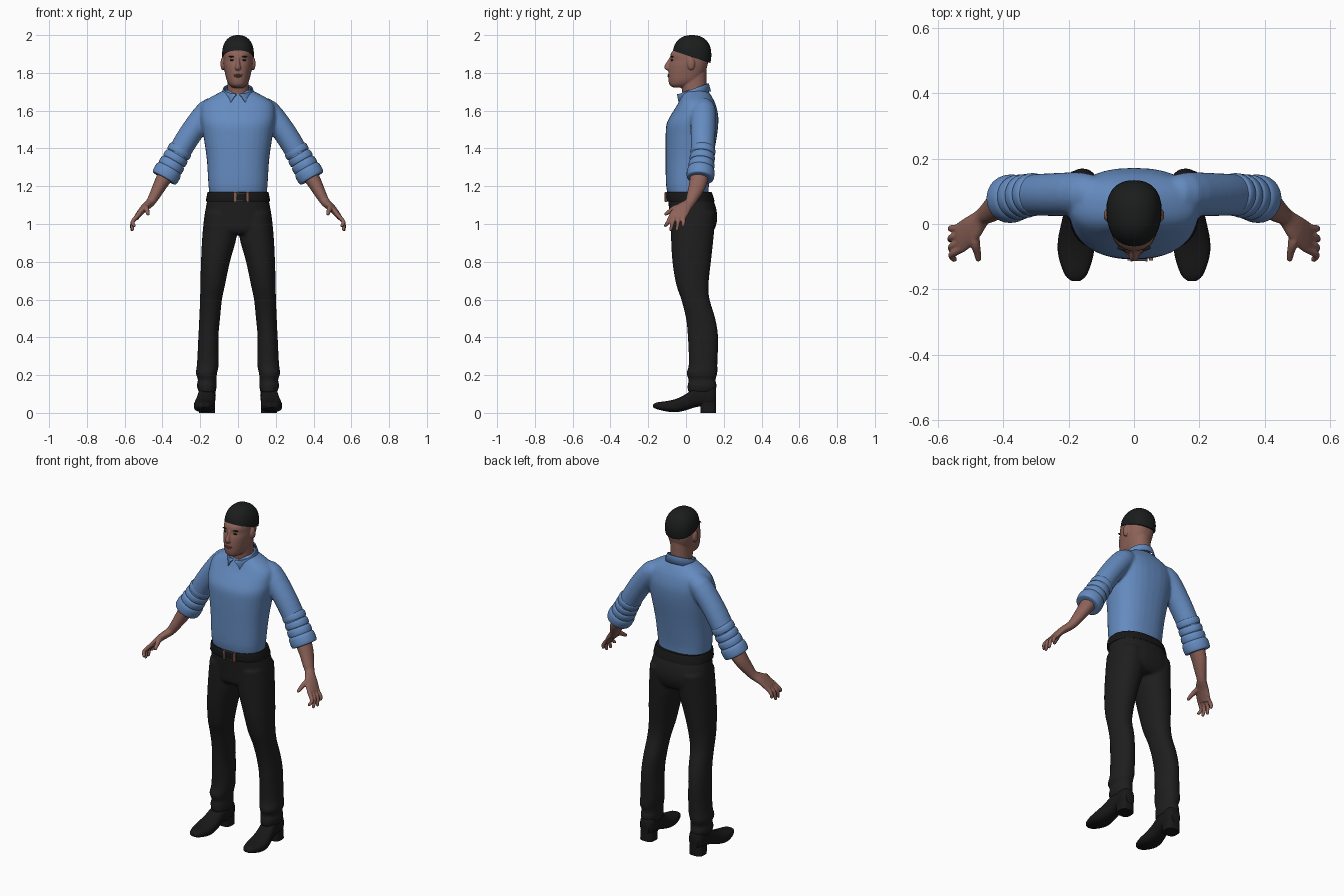
import bpy, bmesh, math
from mathutils import Vector, Matrix

if "Cube" in bpy.data.objects:
    bpy.data.objects.remove(bpy.data.objects["Cube"], do_unlink=True)


def material(name, rgb):
    m = bpy.data.materials.new(name)
    m.use_nodes = True
    m.diffuse_color = (*rgb, 1)
    m.node_tree.nodes["Principled BSDF"].inputs["Base Color"].default_value = (*rgb, 1)
    return m


SHIRT = material("blue cotton", (.13, .26, .53))
SKIN = material("brown skin", (.27, .125, .1))
LIP = material("lip skin", (.2, .075, .065))
TROUSER = material("black cloth", (.013, .013, .013))
LEATHER = material("black leather", (.009, .009, .009))
HAIR = material("black hair", (.011, .012, .012))
STRAP = material("tan leather", (.26, .1, .07))
METAL = material("dark metal", (.06, .06, .06))


def refine(rows, k=3):
    """Catmull-Rom interpolation of section rows."""
    rows = [tuple(r) for r in rows]
    ext = [rows[0]] + rows + [rows[-1]]
    out = []
    for a, b, c, d in zip(ext, ext[1:], ext[2:], ext[3:]):
        for i in range(k):
            t = i / k
            out.append([.5 * (2 * q + (r - p) * t + (2*p - 5*q + 4*r - s) * t*t
                              + (3*q - p - 3*r + s) * t**3) for p, q, r, s in zip(a, b, c, d)])
    return out + [list(rows[-1])]


def ring(c, u, v, n=32, power=2, egg=0):
    pts = []
    for i in range(n):
        a = math.tau * i / n
        ca, sa = math.cos(a), math.sin(a)
        x = math.copysign(abs(ca) ** (2 / power), ca) * (1 + egg * sa)
        y = math.copysign(abs(sa) ** (2 / power), sa)
        pts.append(Vector(c) + Vector(u) * x + Vector(v) * y)
    return pts


def skin_rings(bm, rings, side=1):
    loops = [[bm.verts.new((p.x * side, p.y, p.z)) for p in r] for r in rings]
    for a, b in zip(loops, loops[1:]):
        for i in range(len(a)):
            j = (i + 1) % len(a)
            bm.faces.new((a[i], a[j], b[j], b[i]))
    bm.faces.new(loops[0])
    bm.faces.new(loops[-1])


def stack(bm, rows, side=1, power=2.2, egg=0):
    """Level rings: z, x0, x1, front y, back y."""
    skin_rings(bm, [ring(((a + b) / 2, (f + k) / 2, z), ((b - a) / 2, 0, 0),
                         (0, (k - f) / 2, 0), power=power, egg=egg)
                    for z, a, b, f, k in refine(rows)], side)


def body(bm, rows, **kw):
    """Centred level rings: z, half width, front y, back y."""
    stack(bm, [(z, -w, w, f, k) for z, w, f, k in rows], **kw)


def tube(bm, rows, side=1, n=20, k=3):
    """Limb along a path: x, y, z, radius along y, radius across."""
    rows = refine(rows, k)
    ps = [Vector(r[:3]) for r in rows]
    rings = []
    for i, (p, r) in enumerate(zip(ps, rows)):
        t = (ps[min(i + 1, len(ps) - 1)] - ps[max(i - 1, 0)]).normalized()
        u = Vector((0, 1, 0))
        u = (u - t * u.dot(t)).normalized()
        rings.append(ring(p, u * r[3], t.cross(u) * r[4], n))
    skin_rings(bm, rings, side)


def ball(bm, c, r, side=1):
    c = (c[0] * side, c[1], c[2])
    bmesh.ops.create_uvsphere(bm, u_segments=20, v_segments=12, radius=1,
                              matrix=Matrix.Translation(c) @ Matrix.Diagonal((*r, 1)))


def box(bm, c, size):
    bmesh.ops.create_cube(bm, size=1, matrix=Matrix.Translation(c) @ Matrix.Diagonal((*size, 1)))


def finish(bm, name, mat, voxel=0, smooth=3, thick=0):
    bmesh.ops.recalc_face_normals(bm, faces=bm.faces)
    me = bpy.data.meshes.new(name)
    bm.to_mesh(me)
    bm.free()
    me.materials.append(mat)
    ob = bpy.data.objects.new(name, me)
    bpy.context.collection.objects.link(ob)
    bpy.ops.object.select_all(action='DESELECT')
    ob.select_set(True)
    bpy.context.view_layer.objects.active = ob
    bpy.ops.object.shade_smooth_by_angle(angle=math.radians(45))
    if voxel:
        m = ob.modifiers.new("blend", 'REMESH')
        m.mode, m.voxel_size, m.use_smooth_shade = 'VOXEL', voxel, True
        m = ob.modifiers.new("soften", 'SMOOTH')
        m.factor, m.iterations = .5, smooth
    if thick:
        ob.modifiers.new("thickness", 'SOLIDIFY').thickness = thick
    return ob


# Shirt: torso and sleeves blended
bm = bmesh.new()
body(bm, [(1.15, .15, -.095, .118), (1.21, .157, -.106, .122), (1.34, .165, -.108, .142),
          (1.46, .182, -.108, .163), (1.53, .194, -.103, .171), (1.58, .198, -.078, .17),
          (1.63, .192, -.047, .158), (1.66, .163, -.032, .145), (1.69, .11, -.018, .127),
          (1.71, .07, -.005, .112)], power=2.35)
for s in (1, -1):
    tube(bm, [(.11, .09, 1.62, .05, .045), (.157, .092, 1.6, .066, .062), (.25, .09, 1.48, .066, .062),
              (.32, .088, 1.365, .063, .06), (.37, .08, 1.28, .06, .06)], s)
finish(bm, "shirt", SHIRT, .008, 5)

# Rolled sleeve cuffs and folds
for s, label in ((1, "left"), (-1, "right")):
    bm = bmesh.new()
    for t, r, h in ((0, .066, .022), (.3, .067, .022), (.6, .069, .024), (.95, .074, .034)):
        c = Vector((.31, .09, 1.385)).lerp((.38, .077, 1.262), t)
        d = Vector((.07, -.013, -.123)).normalized()
        tube(bm, [(*(c + d * h * q), r * f, r * f) for q, f in
                  ((-1, .86), (-.6, .97), (0, 1), (.6, .98), (.9, .9), (.9, .6))], s, 28)
    finish(bm, label + "_rolled_cuff", SHIRT)

# Collar: folded band with two points at the front
bm = bmesh.new()
strip = []
for i in range(49):
    a = -math.pi + .1 + (math.tau - .2) * i / 48
    q = math.pi - abs(a)
    fall = min(1, max(.05, (q - .1) / .45)) * (.042 + .028 * math.exp(-((q - .55) / .3) ** 2))
    row = []
    for grow, drop in ((0, .3), (0, 0), (.006, 0), (.02, 1)):
        row.append(bm.verts.new(((.073 + grow) * math.sin(a), .042 + (.074 + grow * .8) * math.cos(a),
                                 1.717 + .028 * math.cos(a) - fall * drop)))
    strip.append(row)
for a, b in zip(strip, strip[1:]):
    for j in range(3):
        bm.faces.new((a[j], b[j], b[j + 1], a[j + 1]))
finish(bm, "shirt_collar", SHIRT, thick=.005)

# Trousers: hips and legs blended
bm = bmesh.new()
body(bm, [(1.165, .155, -.097, .125), (1.1, .168, -.092, .155), (1.03, .18, -.086, .166),
          (.97, .184, -.08, .15), (.945, .17, -.06, .125)], power=2.4)
for s in (1, -1):
    stack(bm, [(1.06, .02, .175, -.08, .155), (.95, .004, .188, -.08, .148), (.8, .043, .196, -.072, .132),
               (.68, .068, .199, -.052, .119), (.6, .085, .201, -.025, .125), (.5, .095, .205, 0, .155),
               (.4, .104, .21, .01, .17), (.26, .102, .217, .015, .166), (.21, .111, .223, .003, .166),
               (.175, .114, .212, .014, .156), (.145, .113, .218, .008, .162),
               (.11, .118, .208, .01, .156)], s)
finish(bm, "trousers", TROUSER, .008)

# Belt and buckle
bm = bmesh.new()
body(bm, [(1.12, .166, -.1, .148), (1.122, .17, -.106, .151), (1.165, .162, -.107, .138),
          (1.167, .157, -.1, .134)], power=2.4)
finish(bm, "belt", LEATHER)
bm = bmesh.new()
for x in (-.014, .052):
    box(bm, (x, -.106, 1.143), (.012, .012, .054))
finish(bm, "belt_straps", STRAP)
bm = bmesh.new()
for z in (1.121, 1.165):
    box(bm, (.015, -.108, z), (.05, .01, .006))
for x in (-.008, .038):
    box(bm, (x, -.11, 1.143), (.006, .01, .05))
finish(bm, "belt_buckle", METAL)

# Shoes with raised heels
for s, label in ((1, "left"), (-1, "right")):
    bm = bmesh.new()
    rows = refine([(-.175, .178, .012, .03, .044), (-.155, .178, .034, .02, .055), (-.1, .178, .053, .007, .063),
                   (-.05, .177, .056, .004, .075), (0, .173, .05, .014, .1), (.05, .167, .045, .03, .135),
                   (.1, .163, .045, .036, .145), (.14, .163, .043, .036, .145), (.16, .163, .028, .045, .13)])
    skin_rings(bm, [ring((x, y, (a + b) / 2), (w, 0, 0), (0, 0, (b - a) / 2), power=2.6)
                    for y, x, w, a, b in rows], s)
    stack(bm, [(0, .121, .207, .078, .16), (.03, .122, .206, .076, .16), (.055, .122, .204, .07, .16)], s, 3)
    finish(bm, label + "_shoe", LEATHER)

# Forearms and hands blended
for s, label in ((1, "left"), (-1, "right")):
    bm = bmesh.new()
    tube(bm, [(.37, .077, 1.28, .05, .046), (.41, .062, 1.21, .046, .037), (.442, .038, 1.15, .035, .029),
              (.465, .02, 1.113, .028, .024), (.498, -.015, 1.083, .042, .02),
              (.53, -.042, 1.045, .047, .015), (.537, -.048, 1.03, .042, .011)], s)
    for y, ty, x, z in ((-.083, -.108, .55, .985), (-.06, -.08, .558, .965),
                        (-.035, -.048, .562, .965), (-.012, -.015, .56, .985)):
        tube(bm, [(.52, y + .012, 1.055, .012, .012), (.54, y, 1.035, .0115, .0115),
                  (.559, (y + ty) / 2, 1.01, .0105, .0105), (x, ty, z + .006, .009, .009),
                  (x - .001, ty, z, .005, .005)], s, 12)
    tube(bm, [(.49, -.01, 1.09, .02, .016), (.487, -.055, 1.085, .017, .015),
              (.48, -.085, 1.068, .012, .012), (.476, -.108, 1.052, .009, .009),
              (.475, -.113, 1.048, .004, .004)], s, 12)
    finish(bm, label + "_forearm_and_hand", SKIN, .004)

# Head, neck, nose and ears
bm = bmesh.new()
body(bm, [(1.722, .025, -.066, .0), (1.735, .044, -.086, .03), (1.76, .059, -.093, .07),
          (1.8, .069, -.094, .1), (1.84, .076, -.09, .114), (1.868, .078, -.082, .118),
          (1.89, .078, -.083, .118), (1.91, .076, -.076, .117), (1.935, .068, -.052, .112),
          (1.965, .05, -.02, .09)], power=2.3, egg=.1)
body(bm, [(1.65, .064, -.015, .11), (1.7, .058, -.02, .108), (1.75, .056, -.025, .108),
          (1.82, .058, -.02, .108)])
tube(bm, [(0, -.078, 1.885, .006, .008), (0, -.087, 1.86, .012, .009), (0, -.098, 1.835, .016, .013),
          (0, -.099, 1.824, .013, .016), (0, -.094, 1.818, .006, .01)], n=12)
for s in (1, -1):
    ball(bm, (.081, .027, 1.848), (.012, .02, .034), s)
finish(bm, "head", SKIN, .004)

# Mouth, eyes and brows
bm = bmesh.new()
ball(bm, (0, -.09, 1.789), (.024, .009, .0045))
ball(bm, (0, -.09, 1.781), (.019, .009, .005))
finish(bm, "lips", LIP)
for s, label in ((1, "left"), (-1, "right")):
    bm = bmesh.new()
    ball(bm, (.031, -.073, 1.867), (.012, .007, .005), s)
    finish(bm, label + "_eye", LEATHER)
    bm = bmesh.new()
    ball(bm, (.033, -.073, 1.886), (.018, .008, .004), s)
    finish(bm, label + "_eyebrow", HAIR)

# Hair: full rounded cap cut along a sloping hairline
bm = bmesh.new()
bmesh.ops.create_uvsphere(bm, u_segments=40, v_segments=24, radius=1)
for v in bm.verts:
    p = v.co / sum(abs(c) ** 2.3 for c in v.co) ** (1 / 2.3)
    v.co = (p.x * .084 * (1 + .06 * p.y), .032 + p.y * .102, 1.895 + p.z * .105)
bmesh.ops.bisect_plane(bm, geom=bm.verts[:] + bm.edges[:] + bm.faces[:], plane_co=(0, -.07, 1.917),
                       plane_no=(0, .325, 1), clear_inner=True)
bmesh.ops.holes_fill(bm, edges=[e for e in bm.edges if e.is_boundary])
finish(bm, "hair", HAIR)
